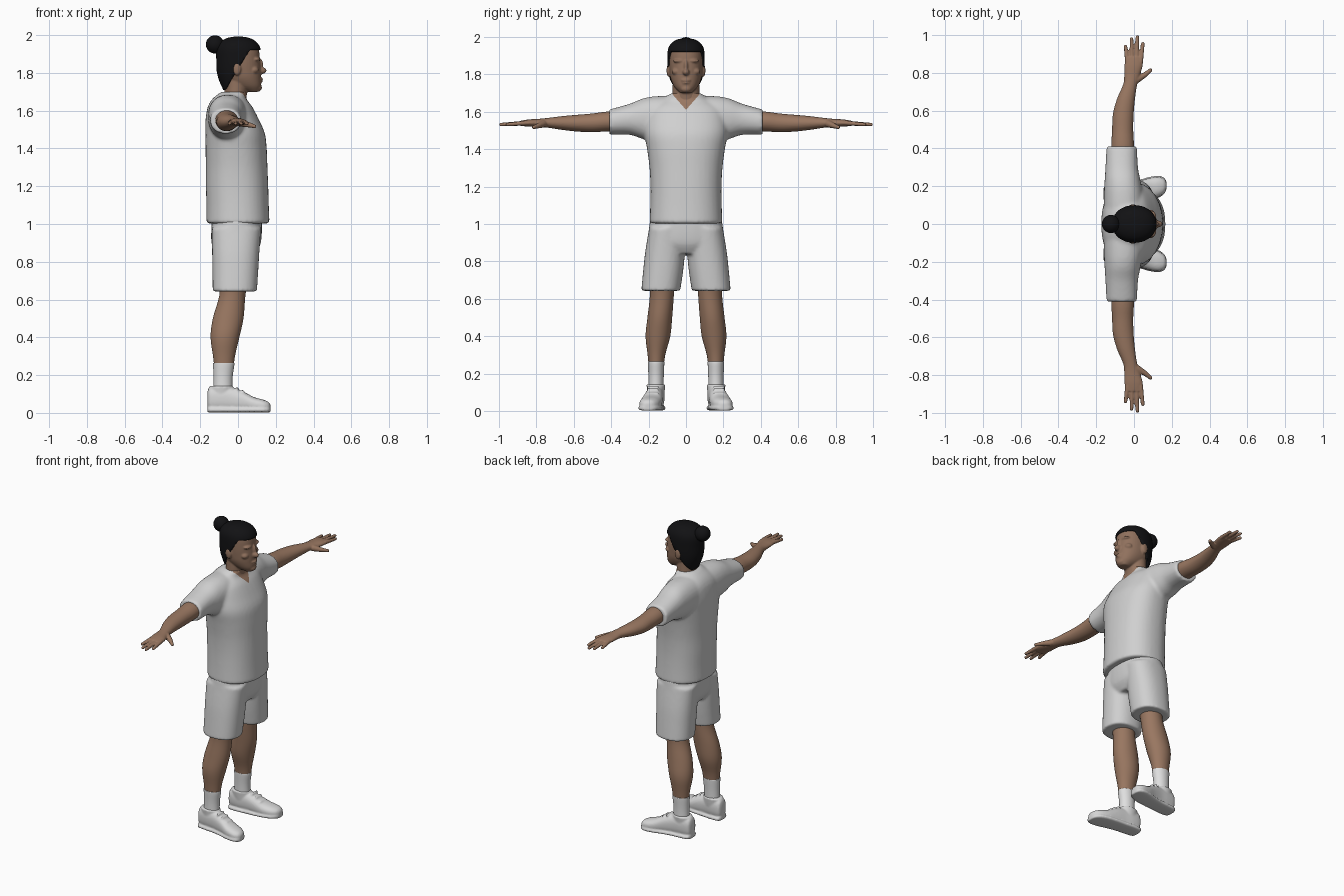
import bpy
import bmesh
import math
from mathutils import Matrix, Vector

cube = bpy.data.objects.get("Cube")
if cube:
    bpy.data.objects.remove(cube, do_unlink=True)


def material(name, r, g, b):
    mat = bpy.data.materials.new(name)
    mat.use_nodes = True
    mat.diffuse_color = (r, g, b, 1)
    shader = mat.node_tree.nodes["Principled BSDF"]
    shader.inputs["Base Color"].default_value = (r, g, b, 1)
    shader.inputs["Roughness"].default_value = 0.8
    return mat


skin = material("warm skin", 0.32, 0.185, 0.12)
face_skin = material("face skin", 0.28, 0.165, 0.11)
cloth = material("light grey cloth", 0.63, 0.63, 0.63)
sock_white = material("sock white", 0.74, 0.74, 0.74)
shoe_white = material("shoe white", 0.68, 0.68, 0.68)
black = material("black hair", 0.006, 0.006, 0.007)


def spline(rings, steps):
    """Smoothly interpolate between the given cross-sections."""
    vecs = [Vector(r) for r in rings]
    out = []
    for i in range(len(vecs) - 1):
        a, b = vecs[max(i - 1, 0)], vecs[i]
        c, d = vecs[i + 1], vecs[min(i + 2, len(vecs) - 1)]
        for k in range(steps):
            t = k / steps
            out.append(b + (c - a) * (t / 2) + (a * 2 - b * 5 + c * 4 - d) * (t * t / 2)
                       + (b * 3 - a - c * 3 + d) * (t ** 3 / 2))
    return out + [vecs[-1]]


def loft(bm, axis, rings, power=2.0, sides=40, steps=4):
    """Rings hold: place along axis, two centre values, two radii."""
    loops = []
    for t, c1, c2, r1, r2 in spline(rings, steps):
        loop = []
        for k in range(sides):
            a = 2 * math.pi * k / sides
            u, v = (math.copysign(abs(f) ** (2 / power), f) for f in (math.cos(a), math.sin(a)))
            p, q = c1 + r1 * u, c2 + r2 * v
            loop.append(bm.verts.new({"x": (t, p, q), "y": (p, t, q), "z": (p, q, t)}[axis]))
        loops.append(loop)
    for low, high in zip(loops, loops[1:]):
        for k in range(sides):
            n = (k + 1) % sides
            bm.faces.new((low[k], low[n], high[n], high[k]))
    bm.faces.new(loops[0][::-1])
    bm.faces.new(loops[-1])


def blob(bm, centre, radii):
    bmesh.ops.create_uvsphere(bm, u_segments=24, v_segments=16, radius=1,
                              matrix=Matrix.Translation(centre) @ Matrix.Diagonal((*radii, 1)))


def tube(bm, start, end, r1, r2):
    start, end = Vector(start), Vector(end)
    way = end - start
    place = Matrix.Translation((start + end) / 2) @ way.to_track_quat("Z", "Y").to_matrix().to_4x4()
    bmesh.ops.create_cone(bm, cap_ends=True, segments=14, radius1=r1, radius2=r2,
                          depth=way.length, matrix=place)
    blob(bm, start, (r1, r1, r1))
    blob(bm, end, (r2, r2, r2))


def finish(bm, name, mat, voxel=None, relax=3):
    """Make the object; a voxel size fuses its pieces into one skin."""
    bmesh.ops.recalc_face_normals(bm, faces=bm.faces)
    mesh = bpy.data.meshes.new(name)
    bm.to_mesh(mesh)
    bm.free()
    ob = bpy.data.objects.new(name, mesh)
    bpy.context.collection.objects.link(ob)
    if voxel:
        fuse = ob.modifiers.new("fuse", "REMESH")
        fuse.mode = "VOXEL"
        fuse.voxel_size = voxel
        soft = ob.modifiers.new("soften", "SMOOTH")
        soft.factor = 0.5
        soft.iterations = relax
        bpy.context.view_layer.update()
        graph = bpy.context.evaluated_depsgraph_get()
        fused = bpy.data.meshes.new_from_object(ob.evaluated_get(graph))
        ob.modifiers.clear()
        ob.data = fused
    ob.data.materials.clear()
    ob.data.materials.append(mat)
    ob.data.shade_smooth()
    return ob


def cut(bm, point, normal):
    bmesh.ops.bisect_plane(bm, geom=bm.verts[:] + bm.edges[:] + bm.faces[:],
                           plane_co=point, plane_no=normal, dist=0.0001)


# Head with neck, nose, lips, chin, brows and ears
bm = bmesh.new()
loft(bm, "z", [(1.6, -.02, 0, .07, .08), (1.66, -.015, 0, .06, .075),
               (1.72, -.01, 0, .06, .072), (1.78, -.01, 0, .06, .07)])
loft(bm, "z", [(1.7, .08, 0, .03, .03), (1.73, .045, 0, .077, .06), (1.77, .02, 0, .102, .08),
               (1.81, .008, 0, .113, .087), (1.87, .005, 0, .111, .09), (1.93, 0, 0, .108, .086),
               (1.965, 0, 0, .08, .065), (1.98, 0, 0, .03, .025)], power=2.2)
blob(bm, (.125, 0, 1.812), (.026, .018, .018))
blob(bm, (.113, 0, 1.842), (.021, .012, .036))
blob(bm, (.114, 0, 1.768), (.019, .028, .008))
blob(bm, (.113, 0, 1.755), (.018, .024, .008))
blob(bm, (.105, 0, 1.722), (.022, .03, .02))
for s in (1, -1):
    blob(bm, (.098, s * .036, 1.872), (.02, .034, .011))
    blob(bm, (.085, s * .05, 1.815), (.025, .026, .02))
    blob(bm, (-.005, s * .093, 1.82), (.021, .011, .034))
finish(bm, "head", face_skin, .005)

# Hair cap trimmed along the forehead and temple, and bun
bm = bmesh.new()
loft(bm, "z", [(1.71, -.04, 0, .038, .058), (1.76, -.01, 0, .09, .083), (1.81, 0, 0, .113, .095),
               (1.87, .002, 0, .117, .099), (1.93, .002, 0, .116, .097), (1.965, .002, 0, .094, .08),
               (1.985, .002, 0, .058, .05), (1.992, .002, 0, .02, .02)], power=2.1)
brow_line, slope, nape = 1.922, 1.6, Vector((-.05, 0, 1.74))
cut(bm, (0, 0, brow_line), (0, 0, 1))
cut(bm, nape, (-slope, 0, 1))
bare = []
for f in bm.faces:
    c = f.calc_center_median()
    if c.z < brow_line and c.z < nape.z + slope * (c.x - nape.x):
        bare.append(f)
bmesh.ops.delete(bm, geom=bare, context="FACES")
hair = finish(bm, "hair", black)
shell = hair.modifiers.new("thickness", "SOLIDIFY")
shell.thickness = .012
shell.offset = -1
bm = bmesh.new()
blob(bm, (-.122, 0, 1.951), (.048, .048, .048))
finish(bm, "hair_bun", black)

# Shirt: torso and one continuous pair of sleeves
bm = bmesh.new()
loft(bm, "z", [(1.003, 0, 0, .167, .195), (1.1, -.002, 0, .165, .191), (1.2, -.005, 0, .165, .19),
               (1.3, -.007, 0, .163, .195), (1.4, -.01, 0, .162, .208), (1.48, -.015, 0, .157, .222),
               (1.55, -.03, 0, .142, .22), (1.62, -.042, 0, .118, .2),
               (1.665, -.045, 0, .088, .13), (1.7, -.02, 0, .068, .078)], power=2.3)
sleeve = [(.41, -.065, 1.545, .081, .067), (.3, -.065, 1.56, .086, .083),
          (.22, -.06, 1.563, .096, .111), (.12, -.055, 1.565, .105, .12)]
loft(bm, "y", sleeve + [(-y, *rest) for y, *rest in reversed(sleeve)], power=2.2)
shirt = finish(bm, "shirt", cloth, .01, 5)

# V neckline, painted onto clean cuts
shirt.data.materials.append(skin)
bm = bmesh.new()
bm.from_mesh(shirt.data)
v_low, v_rise = 1.61, 1.15
for s in (1, -1):
    cut(bm, (0, 0, v_low), (0, -s * v_rise, 1))
for f in bm.faces:
    c = f.calc_center_median()
    f.material_index = int(c.x > .01 and c.z > v_low + v_rise * abs(c.y))
bm.to_mesh(shirt.data)
bm.free()

# Shorts
bm = bmesh.new()
loft(bm, "z", [(1.02, -.006, 0, .132, .192), (.95, -.008, 0, .134, .2),
               (.89, -.01, 0, .128, .195), (.84, -.01, 0, .1, .13)], power=2.3)
for s in (1, -1):
    loft(bm, "z", [(.98, -.008, s * .1, .13, .097), (.85, -.012, s * .112, .125, .106),
                   (.75, -.014, s * .122, .121, .107), (.643, -.017, s * .135, .117, .104)], power=2.3)
finish(bm, "shorts", cloth, .009, 4)

for side, s in (("left", 1), ("right", -1)):
    # Arm, palm, fingers and thumb
    bm = bmesh.new()
    arm = [(.34, -.06, 1.548, .06, .053), (.42, -.06, 1.548, .06, .053), (.5, -.06, 1.541, .056, .05),
           (.58, -.057, 1.539, .055, .045), (.66, -.043, 1.54, .048, .037),
           (.74, -.02, 1.541, .037, .026), (.79, -.01, 1.54, .042, .022),
           (.84, -.002, 1.54, .049, .019), (.885, .001, 1.538, .045, .014)]
    loft(bm, "y", [(s * y, *rest) for y, *rest in arm])
    for base, tip, reach in ((-.035, -.045, .94), (-.011, -.013, .98), (.013, .018, .99), (.036, .047, .955)):
        tube(bm, (base, s * .86, 1.54), (tip, s * reach, 1.532), .0125, .0095)
    tube(bm, (.015, s * .765, 1.535), (.058, s * .79, 1.525), .02, .014)
    tube(bm, (.058, s * .79, 1.525), (.088, s * .815, 1.517), .014, .01)
    finish(bm, side + "_arm", skin, .005, 2)

    # Bare leg
    bm = bmesh.new()
    loft(bm, "z", [(.72, -.02, s * .13, .075, .07), (.62, -.03, s * .129, .069, .064),
                   (.5, -.052, s * .14, .081, .066), (.4, -.069, s * .15, .076, .066),
                   (.3, -.074, s * .158, .058, .047), (.2, -.075, s * .16, .046, .036)])
    finish(bm, side + "_leg", skin)

    # Sock
    bm = bmesh.new()
    loft(bm, "z", [(.08, -.08, s * .161, .052, .042), (.18, -.079, s * .16, .05, .041),
                   (.25, -.076, s * .16, .056, .044), (.264, -.076, s * .16, .056, .044)])
    finish(bm, side + "_sock", sock_white)

    # Shoe: upper, sole, ankle collar and laces
    bm = bmesh.new()
    shoe = [(-.162, .16, .072, .018, .035), (-.15, .16, .074, .04, .064), (-.1, .162, .074, .047, .07),
            (-.04, .167, .07, .047, .066), (.02, .175, .06, .051, .056), (.08, .187, .044, .056, .041),
            (.13, .197, .037, .052, .034), (.16, .202, .033, .036, .026), (.172, .204, .031, .014, .012)]
    loft(bm, "x", [(x, s * y, z, ry, rz) for x, y, z, ry, rz in shoe], power=2.4)
    loft(bm, "x", [(x, s * y, .016, ry + .006, .014) for x, y, z, ry, rz in shoe], power=3)
    loft(bm, "z", [(.09, -.085, s * .161, .064, .046), (.143, -.088, s * .161, .062, .05)])
    for x, z in ((-.005, .128), (.025, .113), (.055, .092)):
        tube(bm, (x, s * .177 - .024, z), (x, s * .177 + .024, z), .008, .008)
    finish(bm, side + "_shoe", shoe_white, .006, 2)
